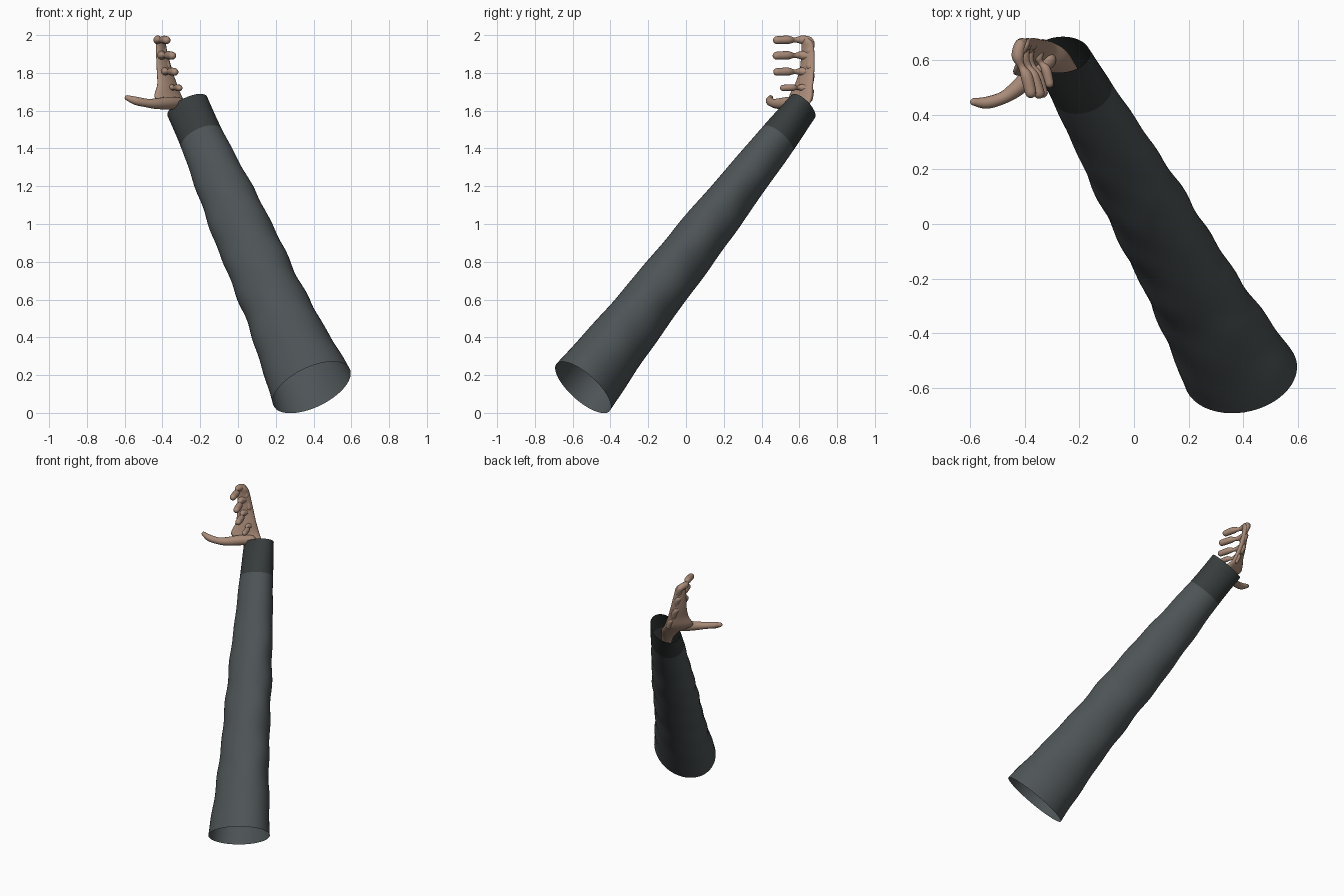
import bpy, bmesh, math
from mathutils import Vector as V

if "Cube" in bpy.data.objects:
    bpy.data.objects.remove(bpy.data.objects["Cube"])


def material(name, rgb):
    m = bpy.data.materials.new(name)
    m.diffuse_color = (*rgb, 1)
    m.use_nodes = True
    m.node_tree.nodes["Principled BSDF"].inputs["Base Color"].default_value = m.diffuse_color
    return m


FABRIC = material("dark_fabric", (0.075, 0.088, 0.093))
CUFF = material("cuff_fabric", (0.038, 0.045, 0.045))
SKIN = material("skin", (0.40, 0.26, 0.19))


def loft(name, rings, mat, capped=False):
    """Skin a list of equal-sized point rings into one smooth object."""
    bm = bmesh.new()
    rows = [[bm.verts.new(p) for p in r] for r in rings]
    n = len(rows[0])
    for a, b in zip(rows, rows[1:]):
        for i in range(n):
            j = (i + 1) % n
            bm.faces.new((a[i], a[j], b[j], b[i]))
    if capped:
        bm.faces.new(rows[0][::-1])
        bm.faces.new(rows[-1])
    bmesh.ops.recalc_face_normals(bm, faces=bm.faces)
    for f in bm.faces:
        f.smooth = True
    me = bpy.data.meshes.new(name)
    bm.to_mesh(me)
    bm.free()
    ob = bpy.data.objects.new(name, me)
    me.materials.append(mat)
    bpy.context.collection.objects.link(ob)
    return ob


def spline(keys, steps=6):
    """Catmull-Rom resampling of tuples of numbers."""
    out = []
    for k in range(len(keys) - 1):
        p0, p1 = keys[max(k - 1, 0)], keys[k]
        p2, p3 = keys[k + 1], keys[min(k + 2, len(keys) - 1)]
        for s in range(steps):
            t = s / steps
            out.append(tuple(
                0.5 * (2 * b + (c - a) * t + (2 * a - 5 * b + 4 * c - d) * t * t
                       + (3 * b - a - 3 * c + d) * t ** 3)
                for a, b, c, d in zip(p0, p1, p2, p3)))
    return out + [tuple(keys[-1])]


def ellipse(c, a, b, n):
    return [c + a * math.cos(2 * math.pi * i / n) + b * math.sin(2 * math.pi * i / n)
            for i in range(n)]


# --- sleeve: tapered, softly wrinkled elliptical tube, open at both ends
START, END = V((0.39, -0.545, 0.135)), V((-0.268, 0.62, 1.622))
AXIS = (END - START).normalized()
side = AXIS.cross(V((0, 0, 1))).normalized()
rise = side.cross(AXIS)
MAJOR, MINOR = (side + rise).normalized(), (side - rise).normalized()
TAPER = spline([(0, .225, .181), (.18, .190, .157), (.31, .172, .146),
                (.45, .164, .137), (.58, .156, .128), (.715, .140, .114),
                (.884, .119, .100), (1, .117, .080)], 8)


def sleeve_ring(t, a, b, n=48):
    ring = []
    fade = math.sin(math.pi * min(t / 0.9, 1)) ** 0.5 if t < 0.9 else 0
    for i in range(n):
        q = 2 * math.pi * i / n
        k = 1 + fade * (0.022 * math.sin(48 * t + 2 * q) * math.cos(q - 0.6)
                        + 0.012 * math.sin(31 * t - 3 * q))
        ring.append(START.lerp(END, t) + (MAJOR * a * math.cos(q) + MINOR * b * math.sin(q)) * k)
    return ring


split = 6 * 8
loft("sleeve", [sleeve_ring(*s) for s in TAPER[:split + 1]], FABRIC)
loft("cuff", [sleeve_ring(*s) for s in TAPER[split:]], CUFF)

# --- palm: horizontal elliptical sections (x, y, z, half-width x, y, half-thickness)
palm = spline([(-.225, .54, 1.48, .026, .018, .026),
               (-.25, .565, 1.54, .034, .022, .030),
               (-.30, .60, 1.61, .052, .034, .033),
               (-.365, .605, 1.665, .072, .058, .029),
               (-.375, .625, 1.74, .050, .045, .024),
               (-.39, .641, 1.82, .038, .036, .020),
               (-.405, .645, 1.92, .026, .032, .018),
               (-.408, .64, 1.965, .020, .026, .016),
               (-.408, .635, 1.985, .006, .006, .006)])
rings = []
for x, y, z, ax, ay, th in palm:
    w = V((ax, ay, 0))
    rings.append(ellipse(V((x, y, z)), w, V((-ay, ax, 0)).normalized() * th, 20))
loft("palm", rings, SKIN, True)


def digit(name, keys, n=14):
    """Round-ended limb through (x, y, z, radius) keys."""
    pts = spline(keys, 7)
    cs, rs = [V(p[:3]) for p in pts], [p[3] for p in pts]
    d0, d1 = (cs[0] - cs[1]).normalized(), (cs[-1] - cs[-2]).normalized()
    r0, r1 = rs[0], rs[-1]
    angles = [math.radians(a) for a in (25, 50, 70, 86)]
    head = [(cs[0] + d0 * r0 * math.sin(a), r0 * math.cos(a)) for a in reversed(angles)]
    tail = [(cs[-1] + d1 * r1 * math.sin(a), r1 * math.cos(a)) for a in angles]
    chain = head + list(zip(cs, rs)) + tail
    rows = []
    for i, (c, r) in enumerate(chain):
        d = (chain[min(i + 1, len(chain) - 1)][0] - chain[max(i - 1, 0)][0]).normalized()
        u = d.cross(V((0.15, 0.1, 1)) if abs(d.z) < 0.9 else V((1, 0, 0))).normalized()
        rows.append(ellipse(c, u * r, d.cross(u) * r, n))
    loft(name, rows, SKIN, True)


# --- four curled fingers: (name, knuckle x, tip x, height, tip y, size)
for name, kx, tx, z, ty, s in (("index_finger", -.425, -.378, 1.975, .482, 1.0),
                               ("middle_finger", -.405, -.348, 1.893, .480, 1.0),
                               ("ring_finger", -.388, -.335, 1.807, .482, .95),
                               ("little_finger", -.350, -.310, 1.722, .515, .80)):
    mx = (kx + tx) / 2
    digit(name, [(kx + .03, .655, z - .06, .020 * s),
                 (kx + .01, .658, z - .01, .021 * s),
                 (kx, .615, z, .023 * s),
                 (mx - .01, .575 + (ty - .48) * .4, z - .001, .013 * s),
                 (mx + .008, .540 + (ty - .48) * .7, z, .022 * s),
                 (tx, ty, z - .002, .021 * s)])

# --- thumb reaching sideways
digit("thumb", [(-.315, .60, 1.64, .030), (-.37, .55, 1.64, .034),
                (-.43, .495, 1.637, .029), (-.48, .462, 1.640, .023),
                (-.54, .444, 1.652, .022), (-.586, .447, 1.668, .014)])
